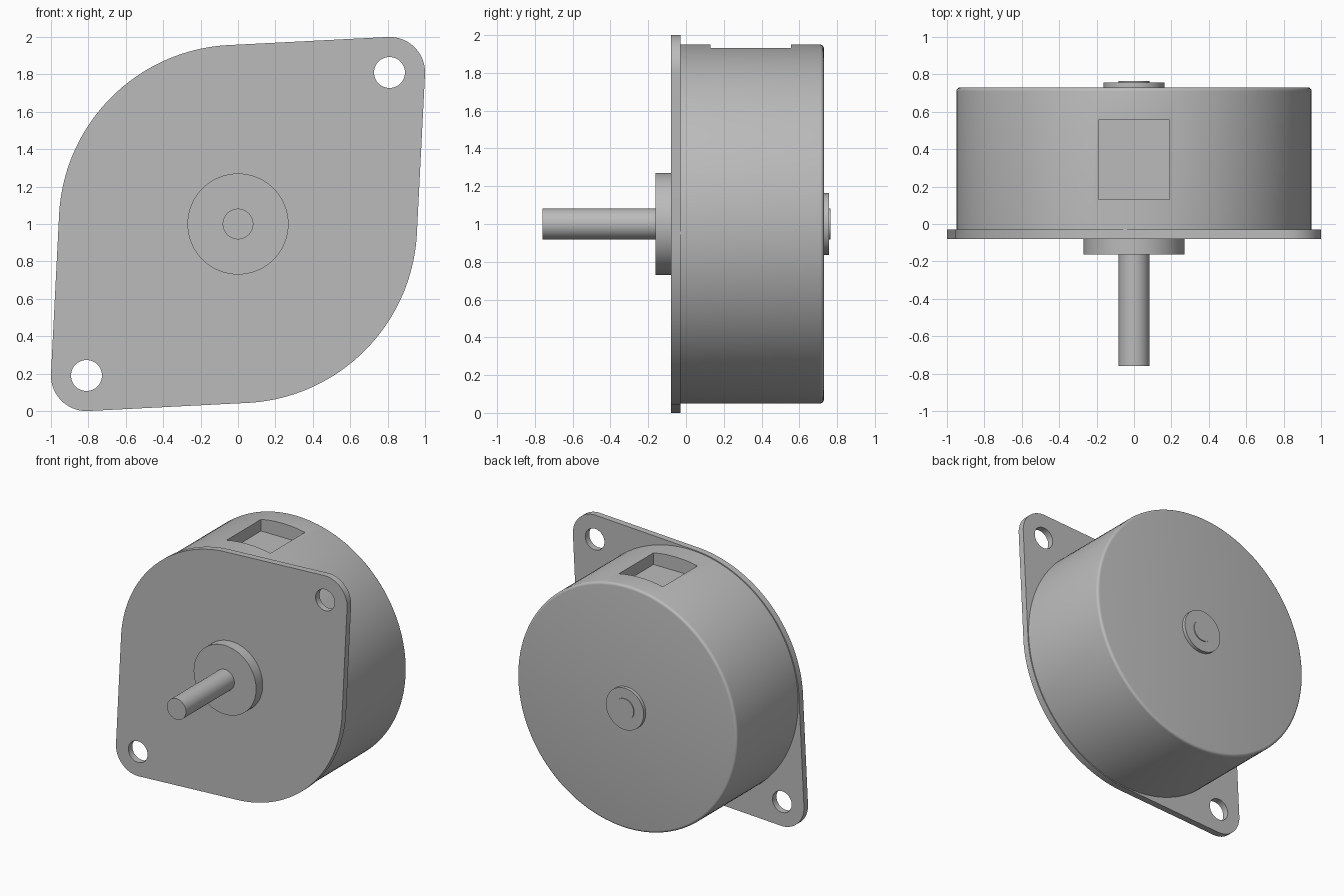
import bpy, bmesh, math
from mathutils import Matrix, Vector

cube = bpy.data.objects.get("Cube")
if cube:
    bpy.data.objects.remove(cube, do_unlink=True)

grey = bpy.data.materials.new("metal_grey")
grey.use_nodes = True
colour = (0.5, 0.5, 0.5, 1)
grey.diffuse_color = colour
grey.node_tree.nodes["Principled BSDF"].inputs["Base Color"].default_value = colour

AXIS = Vector((0, 0, 1))  # point on the shaft axis, which runs along y


def finish(name, bm):
    """Turn a bmesh into a smooth-shaded object with sharp edges kept."""
    bmesh.ops.remove_doubles(bm, verts=bm.verts, dist=1e-5)
    bmesh.ops.recalc_face_normals(bm, faces=bm.faces)
    mesh = bpy.data.meshes.new(name)
    bm.to_mesh(mesh)
    bm.free()
    mesh.materials.clear()
    mesh.materials.append(grey)
    obj = bpy.data.objects.new(name, mesh)
    bpy.context.collection.objects.link(obj)
    smooth(obj)
    return obj


def smooth(obj):
    bpy.ops.object.select_all(action='DESELECT')
    obj.select_set(True)
    bpy.context.view_layer.objects.active = obj
    bpy.ops.object.shade_smooth_by_angle(angle=math.radians(30))


def lathe(name, profile, steps=64):
    """Revolve (radius, y) points about the shaft axis."""
    bm = bmesh.new()
    verts = [bm.verts.new((r, y, AXIS.z)) for r, y in profile]
    edges = [bm.edges.new(pair) for pair in zip(verts, verts[1:])]
    bmesh.ops.spin(bm, geom=verts + edges, cent=AXIS, axis=(0, 1, 0),
                   angle=math.tau, steps=steps, use_merge=True)
    return finish(name, bm)


def disc(name, radius, y0, y1, steps=64):
    return lathe(name, [(0, y0), (radius, y0), (radius, y1), (0, y1)], steps)


def cut(obj, cutter):
    """Subtract the cutter and keep it hidden."""
    cutter.hide_render = True
    cutter.hide_set(True)
    mod = obj.modifiers.new("cut", 'BOOLEAN')
    mod.operation = 'DIFFERENCE'
    mod.solver = 'EXACT'
    mod.object = cutter
    graph = bpy.context.evaluated_depsgraph_get()
    mesh = bpy.data.meshes.new_from_object(obj.evaluated_get(graph))
    obj.modifiers.clear()
    obj.data = mesh
    bpy.data.objects.remove(cutter, do_unlink=True)
    smooth(obj)


# Round can with a softened rear rim
R, BACK, RIM = 0.95, 0.73, 0.02
rim = [(R - RIM + RIM * math.cos(a), BACK - RIM + RIM * math.sin(a))
       for a in (math.pi / 2 * i / 4 for i in range(5))]
body = lathe("motor_body", [(0, -0.05), (R, -0.05)] + rim + [(0, BACK)], 128)

# Rectangular pocket in the top of the can
bm = bmesh.new()
bmesh.ops.create_cube(bm, size=1, matrix=Matrix.Translation((0, 0.343, 1.99))
                      @ Matrix.Diagonal((0.38, 0.426, 0.3, 1)))
cut(body, finish("pocket_cutter", bm))

# Mounting flange: outline wrapped around a large disc and two corner ears
EAR = 0.81
lobes = [(Vector((0, 0)), 0.958), (Vector((EAR, EAR)), 0.19),
         (Vector((-EAR, -EAR)), 0.19)]
bm = bmesh.new()
outline = []
for i in range(256):
    a = math.tau * i / 256
    n = Vector((math.cos(a), math.sin(a)))
    centre, radius = max(lobes, key=lambda l: l[0].dot(n) + l[1])
    p = centre + radius * n
    outline.append(bm.verts.new((p.x, -0.08, AXIS.z + p.y)))
face = bm.faces.new(outline)
extruded = bmesh.ops.extrude_face_region(bm, geom=[face], use_keep_orig=True)["geom"]
bmesh.ops.translate(bm, vec=(0, 0.05, 0),
                    verts=[v for v in extruded if isinstance(v, bmesh.types.BMVert)])
flange = finish("mounting_flange", bm)

# Screw holes through both ears
for side in (1, -1):
    drill = disc("hole_cutter", 0.083, -0.2, 0.1, 48)
    drill.data.transform(Matrix.Translation((side * EAR, 0, side * EAR)))
    cut(flange, drill)

# Front boss, output shaft and rear bearing
disc("front_boss", 0.27, -0.162, -0.07)
disc("output_shaft", 0.082, -0.76, -0.15, 48)
disc("rear_bearing", 0.163, 0.72, 0.757)
disc("rear_shaft_end", 0.082, 0.75, 0.764, 48)
